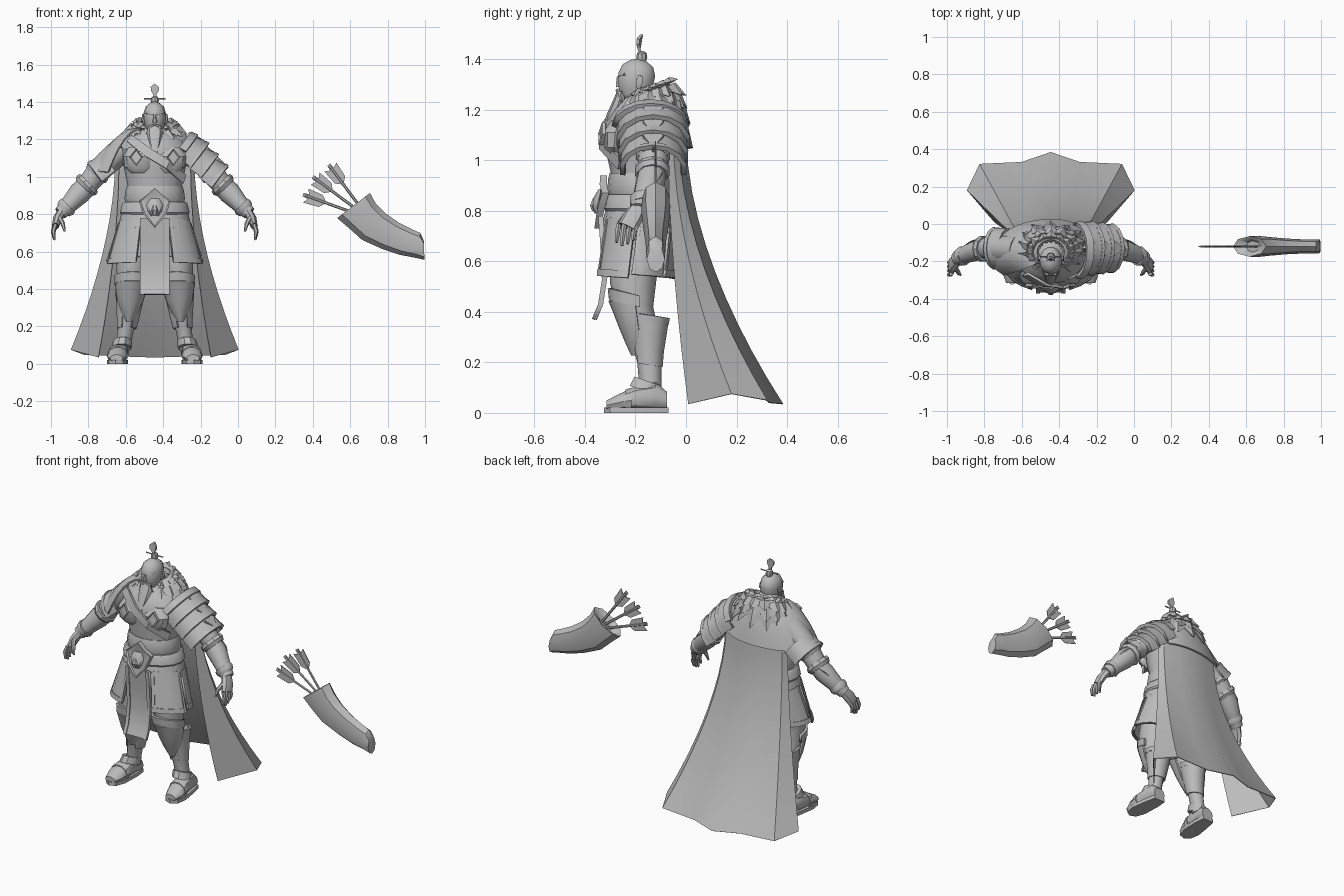
import bpy, bmesh, math, random
from mathutils import Vector as V

random.seed(7)
CX = -0.445                      # centre line of the figure
Y, Z = V((0, 1, 0)), V((0, 0, 1))
grey = bpy.data.materials.new("grey")
grey.diffuse_color = (0.5, 0.5, 0.5, 1)


def build(name, verts, faces, s=1, cx=CX, thick=0, inset=0, angle=35):
    """Mesh object from local points, mirrored by s about the centre line cx."""
    me = bpy.data.meshes.new(name)
    me.from_pydata([(cx + s * v[0], v[1], v[2]) for v in verts], [], faces)
    bm = bmesh.new()
    bm.from_mesh(me)
    bmesh.ops.recalc_face_normals(bm, faces=bm.faces)
    if inset:                    # raised rim on the large outer faces
        big = max(f.calc_area() for f in bm.faces)
        fs = [f for f in bm.faces if f.calc_area() > big * 0.95]
        bmesh.ops.inset_individual(bm, faces=fs, thickness=inset, depth=-0.006)
    bm.edges.index_update()
    rim = [e.index for e in bm.edges if e.is_boundary]
    bm.to_mesh(me)
    bm.free()
    me.shade_smooth()
    me.set_sharp_from_angle(angle=math.radians(angle))
    for i in rim:                # crisp borders on open shells
        me.edges[i].use_edge_sharp = True
    me.materials.append(grey)
    ob = bpy.data.objects.new(name, me)
    bpy.context.collection.objects.link(ob)
    if thick:
        m = ob.modifiers.new("thickness", 'SOLIDIFY')
        m.thickness, m.offset = thick, 0
    return ob


def strips(rows, n, closed):
    return [(r * n + i, r * n + (i + 1) % n, (r + 1) * n + (i + 1) % n, (r + 1) * n + i)
            for r in range(rows - 1) for i in range(n if closed else n - 1)]


def loft(name, pts, n=12, arc=None, axis=None, up=Y, thick=0, **k):
    """Elliptical rings (x, y, z, ra, rb); an arc in degrees leaves the ring open."""
    c = [V(p[:3]) for p in pts]
    A = (V(axis) if axis else c[-1] - c[0]).normalized()
    b = (up - A * A.dot(up)).normalized()
    a = b.cross(A)
    lo, hi = arc or (0, 360)
    m = n + 1 if arc else n
    vs = []
    for p, q in zip(c, pts):
        for i in range(m):
            t = math.radians(lo + (hi - lo) * i / n)
            vs.append(p + a * q[3] * math.cos(t) + b * q[4] * math.sin(t))
    fs = strips(len(pts), m, not arc)
    if not arc:
        fs += [tuple(range(n)), tuple(range((len(pts) - 1) * n, len(pts) * n))]
    return build(name, vs, fs, thick=thick, **k)


def plate(name, pts, off, **k):
    """Outline extruded along off."""
    n = len(pts)
    vs = [V(p) for p in pts] + [V(p) + V(off) for p in pts]
    return build(name, vs, strips(2, n, True) + [tuple(range(n)), tuple(range(n, 2 * n))], **k)


def sheet(name, rows, thick, **k):
    n = len(rows[0])
    return build(name, [p for r in rows for p in r], strips(len(rows), n, False), thick=thick, **k)


# torso and chest
loft("torso", [(0, -.18, .72, .17, .12), (0, -.18, .84, .15, .118), (0, -.18, .95, .145, .118),
               (0, -.18, 1.05, .165, .14), (0, -.17, 1.15, .185, .15), (0, -.16, 1.21, .15, .12),
               (0, -.165, 1.25, .075, .075), (0, -.18, 1.30, .045, .05)], 16)
for s in (1, -1):
    loft("chest_muscle", [(.075, -.285, 1.02, .05, .02), (.078, -.285, 1.05, .082, .042),
                          (.08, -.28, 1.11, .088, .052), (.08, -.265, 1.16, .06, .03)], 10, axis=Z, s=s)
    plate("chest_diamond", [(.10, -.328, 1.06), (.135, -.318, 1.105), (.10, -.318, 1.15), (.065, -.333, 1.105)],
          (0, -.015, 0), s=s, inset=.008)
sheet("chest_strap", [[(-.15, -.275, 1.19), (-.05, -.328, 1.11), (.06, -.338, 1.045), (.15, -.265, .965)],
                      [(-.12, -.265, 1.22), (-.02, -.325, 1.15), (.08, -.34, 1.085), (.165, -.255, 1.01)]], .014)

# head, face and beard
loft("head", [(0, -.205, 1.235, .035, .045), (0, -.203, 1.26, .05, .062), (0, -.2, 1.30, .057, .071),
              (0, -.195, 1.34, .06, .075), (0, -.19, 1.375, .049, .062), (0, -.188, 1.395, .025, .032),
              (0, -.188, 1.402, .004, .005)], 14, angle=60)
loft("nose", [(0, -.266, 1.29, .013, .014), (0, -.266, 1.297, .013, .014), (0, -.268, 1.33, .006, .007)], 6)
loft("beard", [(0, -.255, 1.275, .034, .018), (0, -.262, 1.24, .042, .026), (0, -.285, 1.18, .032, .03),
               (0, -.335, 1.085, .003, .004)], 8, axis=Z)
for s in (1, -1):
    loft("ear", [(.058, -.19, 1.285, .006, .01), (.064, -.185, 1.31, .008, .016), (.062, -.18, 1.335, .005, .01)], 6, s=s)
    loft("eyebrow", [(.006, -.266, 1.332, .006, .007), (.045, -.241, 1.341, .005, .007)], 5, s=s)
    loft("moustache", [(.002, -.272, 1.28, .007, .008), (.026, -.266, 1.268, .009, .009), (.045, -.255, 1.23, .002, .003)], 5, s=s)

# topknot with pin and plume
loft("topknot", [(0, -.175, 1.39, .016, .016), (0, -.175, 1.408, .022, .022), (0, -.175, 1.425, .018, .018), (0, -.175, 1.433, .007, .008)], 8)
loft("hair_pin", [(-.058, -.175, 1.418, .004, .004), (.058, -.175, 1.418, .004, .004)], 6)
plate("hair_plume", [(-.007, -.175, 1.425), (.007, -.175, 1.425), (.009, -.18, 1.442), (.022, -.185, 1.46), (.022, -.183, 1.48), (.01, -.178, 1.49),
                     (0, -.17, 1.498), (-.012, -.178, 1.49), (-.022, -.183, 1.48), (-.02, -.185, 1.46), (-.009, -.18, 1.442)], (0, -.012, 0))

# fur collar: sloped base with overlapping tufts, higher behind the neck
loft("fur_base", [(0, -.15, 1.165, .185, .13), (0, -.145, 1.225, .155, .11), (0, -.14, 1.275, .10, .08), (0, -.145, 1.285, .07, .06)],
     16, arc=(-45, 225), axis=(0, -.2, 1), thick=.02)
vs, fs = [], []
for r, z, drop, ln, w in ((.085, 1.275, .25, .05, .045), (.115, 1.255, -.35, .07, .05), (.14, 1.225, -.8, .075, .052), (.16, 1.19, -1.3, .085, .052)):
    for i in range(13):
        t = math.radians(-55 + 24.2 * i + random.uniform(-5, 5))
        d = V((math.cos(t), .72 * math.sin(t), 0))
        side = V((-math.sin(t), math.cos(t), 0)) * w
        c = V((0, -.14, z + .03 * math.sin(t))) + d * r
        tip = c + (d + Z * drop).normalized() * ln * random.uniform(.75, 1.1)
        k = len(vs)
        vs += [c - side, c + side, c + Z * .025 + d * .02, c - d * .03 - Z * .02, tip]
        fs += [(k, k + 2, k + 4), (k + 2, k + 1, k + 4), (k + 1, k + 3, k + 4), (k + 3, k, k + 4), (k, k + 3, k + 1, k + 2)]
build("fur_tufts", vs, fs)

# shoulder shawl, draped wide over one arm
rows = []
for r in range(7):
    u, row = r / 6, []
    for i in range(17):
        f = i / 16
        t = math.radians(25 + 200 * f)
        rx = .09 + (.15 + .11 * f) * u ** .9
        ry = .075 + .098 * u ** .7
        row.append((rx * math.cos(t), -.15 + ry * math.sin(t), 1.26 - (.20 + .035 * f) * u ** (1.4 + .5 * f)))
    rows.append(row)
sheet("shawl", rows, .01)

# cape flaring to a pointed hem
top = [(.19, -.07, 1.08), (.21, -.05, 1.08), (.19, -.03, 1.08), (.1, -.01, 1.08), (0, 0, 1.08)]
hem = [(.30, .01, .035), (.447, .18, .075), (.38, .32, .05), (.155, .33, .04), (0, .383, .035)]
rows = []
for r in range(11):
    f = r / 10
    w = f ** 1.75
    half = [(a[0] + (b[0] - a[0]) * w, a[1] + (b[1] - a[1]) * w, a[2] + (b[2] - a[2]) * f) for a, b in zip(top, hem)]
    rows.append(half + [(-p[0], p[1], p[2]) for p in half[-2::-1]])
sheet("cape", rows, .004, angle=30)

# waist sash, belt and buckle
loft("sash", [(0, -.18, .86, .155, .125), (0, -.18, .885, .162, .132), (0, -.18, .93, .155, .128), (0, -.18, .95, .148, .122)], 16)
loft("belt", [(0, -.18, .80, .18, .14), (0, -.18, .81, .187, .147), (0, -.18, .855, .175, .142), (0, -.18, .865, .165, .135)], 16)
loft("belt_flap", [(0, -.185, .72, .2, .152), (0, -.18, .80, .18, .138)], 16)
plate("buckle_plate", [(0, -.312, .94), (.04, -.314, .905), (.085, -.305, .87), (.06, -.325, .80), (0, -.335, .73),
                       (-.06, -.325, .80), (-.085, -.305, .87), (-.04, -.314, .905)], (0, -.028, 0), inset=.01)
loft("buckle_face", [(0, -.35, .79, .02, .012), (0, -.352, .815, .038, .022), (0, -.345, .85, .044, .022), (0, -.335, .885, .025, .012)], 8, axis=Z)
loft("buckle_snout", [(0, -.362, .80, .014, .012), (0, -.366, .822, .02, .016), (0, -.36, .85, .01, .01)], 6, axis=Z)

# skirt panels and front cloth
loft("skirt_lining", [(0, -.2, .57, .2, .125), (0, -.19, .76, .17, .12)], 14)
cloth = ((-.335, .78), (-.325, .65), (-.318, .54), (-.335, .43), (-.36, .37))
sheet("front_cloth", [[(x, y, z) for x in (-.078, .078)] for y, z in cloth], .014)
for s in (1, -1):
    sheet("cloth_border", [[(.058, y - .007, z), (.079, y - .007, z)] for y, z in cloth], .012, s=s)
    for name, lo, hi, zb in (("front_panel", 293, 351, .535), ("side_panel", 356, 405, .55), ("back_panel", 50, 88, .55)):
        loft(name, [(0, -.205, zb, .25, .15), (0, -.18, .76, .185, .14)], 4, arc=(lo, hi), thick=.014, s=s)
        loft(name + "_trim", [(0, -.205, zb - .003, .256, .156), (0, -.203, zb + .025, .249, .156)], 4, arc=(lo, hi), thick=.01, s=s)
        for e in (lo, hi - 5):
            loft(name + "_edge", [(0, -.205, zb, .255, .155), (0, -.18, .75, .192, .146)], 1, arc=(e, e + 5), thick=.01, s=s)

for s in (1, -1):
    # leg, pointed knee armour and greave
    loft("leg", [(.10, -.19, .72, .085, .1), (.12, -.21, .52, .085, .092), (.128, -.205, .42, .072, .075), (.135, -.165, .31, .058, .06),
                 (.152, -.145, .2, .044, .048), (.172, -.14, .07, .038, .042)], 12, axis=Z, s=s)
    loft("knee_armour", [(.137, -.178, .23, .014, .034), (.134, -.183, .28, .042, .052), (.131, -.19, .34, .066, .07), (.126, -.2, .41, .08, .087),
                         (.12, -.208, .445, .087, .094)], 10, arc=(178, 362), axis=Z, thick=.012, s=s)
    loft("knee_rim", [(.121, -.207, .425, .088, .094), (.118, -.208, .47, .092, .098)], 10, arc=(165, 375), axis=(0, .25, 1), thick=.014, s=s)
    loft("greave", [(.15, -.146, .19, .047, .048), (.142, -.147, .25, .055, .054), (.136, -.148, .32, .065, .066), (.132, -.15, .385, .07, .078)],
         10, arc=(-60, 240), axis=(0, .15, 1), thick=.012, s=s)
    loft("greave_rim", [(.134, -.15, .36, .07, .076), (.132, -.15, .388, .074, .081)], 10, arc=(-40, 220), axis=(0, .15, 1), thick=.012, s=s)
    # boot
    loft("boot", [(.185, -.075, .045, .04, .04), (.188, -.12, .065, .048, .06), (.195, -.2, .058, .054, .05),
                  (.203, -.27, .04, .052, .034), (.205, -.315, .03, .034, .02)], 10, axis=(0, -1, 0), up=Z, s=s)
    plate("sole", [(.15, -.07, 0), (.225, -.07, 0), (.24, -.14, 0), (.255, -.24, 0), (.245, -.3, 0), (.21, -.325, 0),
                   (.17, -.31, 0), (.148, -.25, 0), (.144, -.14, 0)], (0, 0, .022), s=s)
    loft("ankle_cuff", [(.178, -.16, .085, .055, .07), (.172, -.15, .125, .051, .06)], 10, axis=(0, .35, 1), s=s)
    loft("boot_strap", [(.197, -.215, .05, .058, .053), (.199, -.24, .046, .058, .049)], 10, axis=(0, -1, 0), up=Z, s=s)
    # arm and bracer
    loft("upper_arm", [(.17, -.14, 1.15, .07, .08), (.25, -.135, 1.08, .066, .072), (.31, -.13, 1.02, .062, .062), (.365, -.13, .95, .055, .055)], 12, s=s)
    loft("forearm", [(.345, -.13, .97, .055, .055), (.40, -.14, .915, .06, .058), (.46, -.165, .85, .046, .046), (.505, -.185, .805, .036, .038)], 12, s=s)
    for nm, x, y, z, r in (("arm_band", .31, -.13, 1.02, .067), ("elbow_cuff", .365, -.133, .955, .068), ("wrist_cuff", .475, -.172, .835, .05)):
        loft(nm, [(x - .014, y, z + .014, r, r), (x, y, z, r * 1.06, r * 1.06), (x + .014, y, z - .014, r * .9, r * .9)], 10, s=s)
    plate("bracer_plate", [(.40, -.085, .965), (.44, -.10, .94), (.49, -.15, .86), (.48, -.185, .85), (.42, -.19, .92), (.385, -.17, .96)],
          (-.02, 0, -.02), s=s, inset=.006)
    # hand
    loft("palm", [(.495, -.185, .815, .026, .032), (.52, -.21, .775, .025, .04), (.532, -.232, .735, .019, .04)], 8, s=s)
    for i in range(4):
        y = -.2 - .022 * i
        L = (.058, .072, .078, .066)[i]
        loft("finger", [(.53, y, .748, .012, .011), (.543, y - .006, .742 - L * .5, .012, .011), (.537, y - .01, .74 - L, .007, .007)], 6, s=s)
    loft("thumb", [(.51, -.235, .785, .014, .013), (.492, -.262, .75, .012, .012), (.482, -.272, .71, .006, .006)], 6, s=s)
    # layered shoulder armour; only the lowest plate shows below the shawl
    for k in range(3) if s > 0 else (2,):
        g = 1 - .05 * k if s > 0 else .76
        x, z = (.14 + .055 * k, 1.13 - .055 * k) if s > 0 else (.225, 1.05)
        for nm, d, h, th in (("shoulder_plate", 0, .072, .014), ("shoulder_rim", .058, .074, .02)):
            loft(nm, [(x + d, -.13, z - d * .75, .114 * g + d * .12, .134 * g),
                      (x + h, -.13, z - h * .75, .123 * g, .139 * g)], 8, arc=(75, 285), axis=(.8, 0, -.6), thick=th, s=s)
        if s > 0:
            plate("shoulder_crest", [(x + .095, -.09, z + .08), (x + .145, -.13, z + .03), (x + .095, -.17, z + .08), (x + .045, -.13, z + .11)],
                  (-.03, 0, -.03), s=s)
loft("neck_guard", [(.125, -.14, 1.145, .11, .142), (.16, -.14, 1.125, .115, .146)], 8, arc=(95, 265), axis=(.8, 0, -.6), thick=.02)

# quiver: bent flattened case
edge = [((.67, .845), (.60, .79), .03), ((.695, .90), (.545, .785), .045), ((.706, .914), (.53, .78), .055), ((.735, .86), (.60, .72), .056),
        ((.786, .807), (.663, .663), .05), ((.86, .755), (.77, .615), .042), ((.93, .72), (.866, .583), .038), ((.975, .70), (.95, .567), .038), ((.993, .66), (.997, .557), .036)]
vs = []
for t, b, r in edge:
    for i in range(8):
        q = math.radians(45 * i)
        u = .5 + .5 * math.cos(q)
        vs.append((b[0] + (t[0] - b[0]) * u, -.12 + r * math.sin(q), b[1] + (t[1] - b[1]) * u))
n = len(edge)
build("quiver", vs, strips(n, 8, True) + [tuple(range(8)), tuple(range(n * 8 - 8, n * 8))], cx=0)

# arrows with flat vanes
for s0, e in (((.64, .80), (.348, .905)), ((.65, .815), (.40, 1.0)), ((.66, .83), (.485, 1.065))):
    a, b = V((s0[0], -.12, s0[1])), V((e[0], -.12, e[1]))
    d = (b - a).normalized()
    p = V((-d.z, 0, d.x))
    loft("arrow_shaft", [(*a, .008, .006), (*(b - d * .01), .008, .006)], 6, cx=0)
    shape = ((-.125, .008), (-.10, .034), (-.015, .04), (-.03, .012), (0, .01), (0, -.01), (-.03, -.012), (-.015, -.04), (-.10, -.034), (-.125, -.008))
    plate("arrow_vane", [b + d * u + p * w - Y * .002 for u, w in shape], (0, .004, 0), cx=0)
